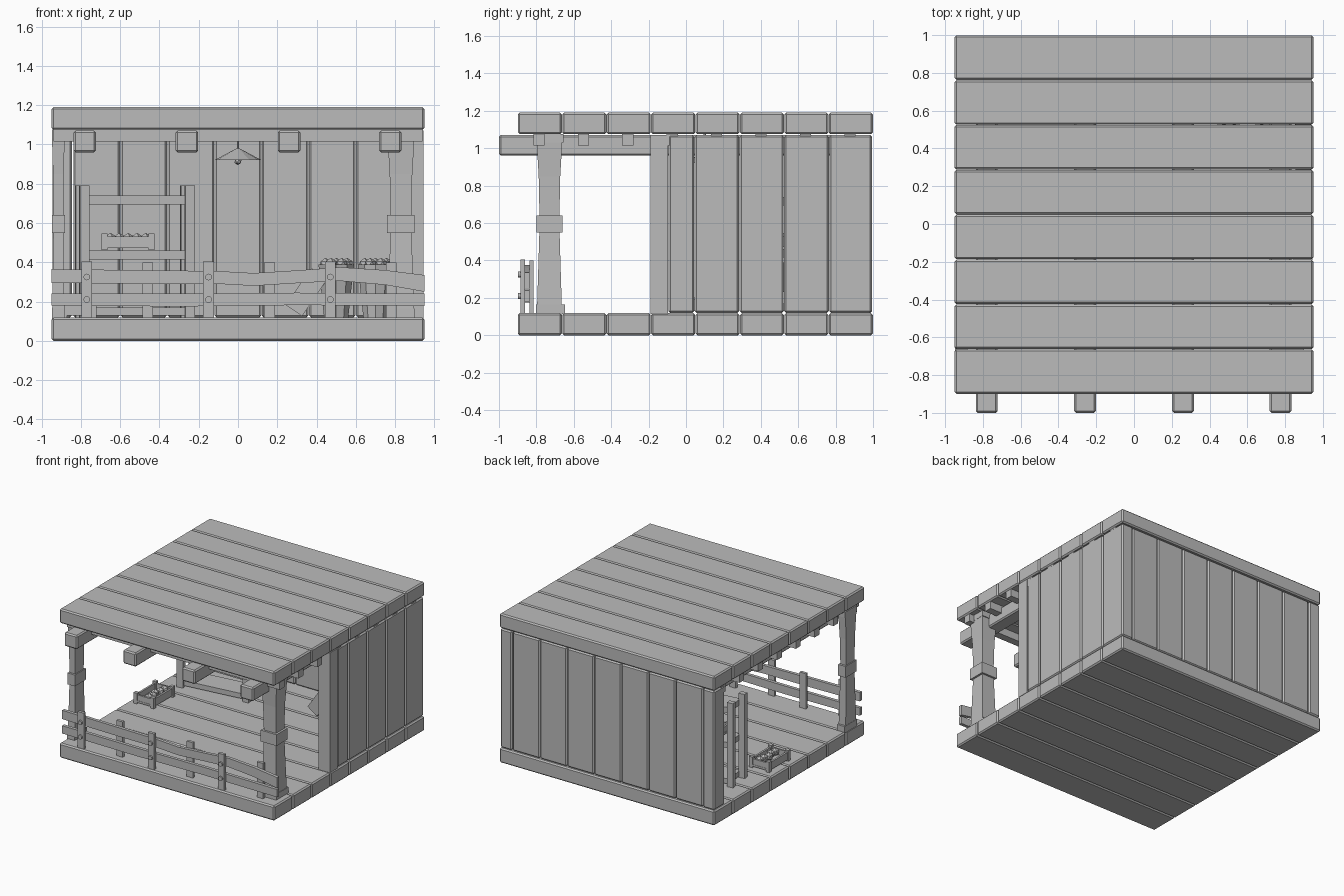
import bpy, bmesh, math, random
from mathutils import Matrix, Vector

random.seed(4)
cube = bpy.data.objects.get("Cube")
if cube:
    bpy.data.objects.remove(cube)

GREY = (0.5, 0.5, 0.5, 1)
mat = bpy.data.materials.new("plain_grey")
mat.use_nodes = True
mat.diffuse_color = GREY
mat.node_tree.nodes["Principled BSDF"].inputs["Base Color"].default_value = GREY


def finish(name, bm, bevel=0):
    bmesh.ops.recalc_face_normals(bm, faces=bm.faces)
    me = bpy.data.meshes.new(name)
    bm.to_mesh(me)
    bm.free()
    me.materials.append(mat)
    ob = bpy.data.objects.new(name, me)
    bpy.context.collection.objects.link(ob)
    if bevel:
        mod = ob.modifiers.new("edge_bevel", "BEVEL")
        mod.width, mod.segments = bevel, 1
    return ob


def box(name, x, y, z, bevel=0, frame=Matrix()):
    """Box from (min, max) ranges, placed in an optional local frame."""
    bm = bmesh.new()
    bmesh.ops.create_cube(bm, size=1)
    mid = Vector([sum(r) / 2 for r in (x, y, z)])
    size = [r[1] - r[0] for r in (x, y, z)]
    bmesh.ops.transform(bm, verts=bm.verts,
                        matrix=frame @ Matrix.Translation(mid) @ Matrix.Diagonal((*size, 1)))
    return finish(name, bm, bevel)


def cone(name, loc, r1, r2, depth, sides=10, rot=Matrix()):
    bm = bmesh.new()
    bmesh.ops.create_cone(bm, cap_ends=True, segments=sides, radius1=r1, radius2=r2,
                          depth=depth, matrix=Matrix.Translation(loc) @ rot)
    return finish(name, bm)


def loft(name, rings):
    """Skin a row of four-point rings and cap both ends."""
    bm = bmesh.new()
    loops = [[bm.verts.new(p) for p in ring] for ring in rings]
    for a, b in zip(loops, loops[1:]):
        for i in range(4):
            j = (i + 1) % 4
            bm.faces.new((a[i], a[j], b[j], b[i]))
    bm.faces.new(loops[0])
    bm.faces.new(loops[-1])
    return finish(name, bm)


def around(c, n):
    return (c - n / 2, c + n / 2)


# floor and roof planks, with a joist under each roof plank
W = 1.9 / 8
for i in range(8):
    y0 = -0.9 + i * W
    span = (y0 + 0.001, y0 + W - 0.001)
    box("floor_plank", (-0.95, 0.95), span, (0, 0.118), 0.01)
    box("roof_plank", (-0.95, 0.95), span, (1.075, 1.19), 0.01)
    box("roof_joist", (-0.94, 0.94), around(y0 + W / 2 - 0.005, 0.06), (1.015, 1.078))

# long beams sticking out of the front
for x in (-0.78, -0.26, 0.26, 0.775):
    box("roof_beam", around(x, 0.115), (-1, 0.9), (0.96, 1.07), 0.01)

# back wall, side wall and the short return on the open side
for i in range(7):
    box("back_wall_plank", around((i - 3) * 0.24, 0.238), (0.89, 0.99), (0.12, 1.07), 0.01)
seams = (-0.095, 0.045, 0.285, 0.523, 0.765, 0.995)
for a, b in zip(seams, seams[1:]):
    box("side_wall_plank", (0.845, 0.945), (a + 0.001, b - 0.001), (0.12, 1.07), 0.01)
box("wall_end_post", (0.845, 0.945), (-0.19, -0.096), (0.115, 1.072))
box("wall_return", (-0.945, -0.845), (0.86, 0.995), (0.12, 1.07), 0.01)


# corner posts, waisted in the middle, with collars
def corner_post(x, w):
    y = -0.73
    rings = []
    for z, k in ((0.11, 0.135), (0.35, 0.12), (0.6, 0.105), (0.85, 0.115), (1.06, 0.14)):
        hx, hy = w * k / 0.28, k / 2
        rings.append([(x + sx * hx, y + sy * hy, z)
                      for sx, sy in ((-1, -1), (1, -1), (1, 1), (-1, 1))])
    loft("corner_post", rings)
    box("post_band", around(x, w), around(y, 0.14), (0.55, 0.64))
    box("post_base", around(x, w), around(y + 0.005, 0.155), (0.115, 0.165))
    box("post_cap", around(x, w), around(y, 0.15), (1.03, 1.075))


corner_post(0.83, 0.14)
corner_post(-0.915, 0.066)


# fence rails, posts on alternating sides, and bolts
def rail(name, y, points):
    loft(name, [[(x, y - 0.013, lo), (x, y + 0.013, lo), (x, y + 0.013, hi), (x, y - 0.013, hi)]
                for x, lo, hi in points])


rail("upper_rail", -0.85, [(-0.95, 0.295, 0.365), (-0.5, 0.29, 0.36), (-0.1, 0.29, 0.355),
                           (0.08, 0.28, 0.345), (0.32, 0.295, 0.36), (0.52, 0.305, 0.375),
                           (0.75, 0.285, 0.36), (0.95, 0.25, 0.335)])
rail("lower_rail", -0.85, [(-0.95, 0.18, 0.242), (-0.3, 0.175, 0.24), (0.3, 0.182, 0.245),
                           (0.95, 0.178, 0.24)])
turn = Matrix.Rotation(math.pi / 2, 4, "X")
for i in range(3):
    x = -0.77 + i * 0.62
    box("front_fence_post", around(x, 0.055), (-0.885, -0.862), (0.115, 0.405))
    box("back_fence_post", around(x + 0.31, 0.055), (-0.838, -0.815), (0.115, 0.4))
    for z in (0.325, 0.21):
        cone("fence_bolt", (x, -0.89, z), 0.017, 0.017, 0.014, 12, turn)


# slatted crate with produce, around the origin of its frame
def lump(name, loc, r):
    bm = bmesh.new()
    bmesh.ops.create_icosphere(bm, subdivisions=1, radius=r, matrix=Matrix.Translation(loc))
    return finish(name, bm)


def crate(frame, length=0.26, width=0.15):
    hl, hw = length / 2, width / 2
    box("crate_bottom", (-hl, hl), (-hw, hw), (0.01, 0.025), 0, frame)
    for s in (-1, 1):
        box("crate_side", (-hl, hl), around(s * hw, 0.015), (0.01, 0.07), 0, frame)
        box("crate_end", around(s * (hl - 0.01), 0.015), (-hw, hw), (0.01, 0.07), 0, frame)
        for t in (-1, 1):
            box("crate_leg", around(s * (hl - 0.01), 0.03), around(t * hw, 0.03),
                (0, 0.085), 0, frame)
    for i in range(5):
        p = Vector(((i - 2) * 0.045, random.uniform(-0.03, 0.03), 0.055))
        lump("crate_produce", frame @ p, 0.033)


crate(Matrix.Translation((-0.81, 0.10, 0.12)) @ Matrix.Rotation(math.pi / 2, 4, "Z"))

# shelf unit, slightly turned, with a crate on the middle shelf
shelf = Matrix.Translation((-0.525, 0.52, 0)) @ Matrix.Rotation(0.12, 4, "Z")
for sx in (-1, 1):
    for sy in (-1, 1):
        box("shelf_post", around(sx * 0.27, 0.05), around(sy * 0.09, 0.04), (0.118, 0.79),
            0, shelf)
for lo, hi in ((0.13, 0.17), (0.415, 0.46), (0.695, 0.74)):
    box("shelf_board", (-0.25, 0.25), (-0.09, 0.09), (lo, hi), 0, shelf)
crate(Matrix.Translation((-0.56, 0.51, 0.462)))

# two tapered baskets heaped with produce
for x in (0.5, 0.7):
    cone("basket", (x, 0.6, 0.255), 0.065, 0.095, 0.27)
    for i in range(7):
        a = i * math.tau / 6
        r = 0.055 if i < 6 else 0
        lump("basket_produce", (x + r * math.cos(a), 0.6 + r * math.sin(a), 0.39), 0.033)

# board leaning beside the baskets
lean = Matrix.Translation((0.33, 0.6, 0.22)) @ Matrix.Rotation(0.6, 4, "Y")
box("leaning_board", (-0.05, 0.05), (-0.07, 0.07), (-0.08, 0.15), 0, lean)

# hanging lamp
cone("lamp_shade", (0, 0.1, 0.95), 0.12, 0.008, 0.06, 12)
cone("lamp_cord", (0, 0.1, 1.02), 0.006, 0.006, 0.11, 6)
lump("lamp_bulb", (0, 0.1, 0.915), 0.02)
